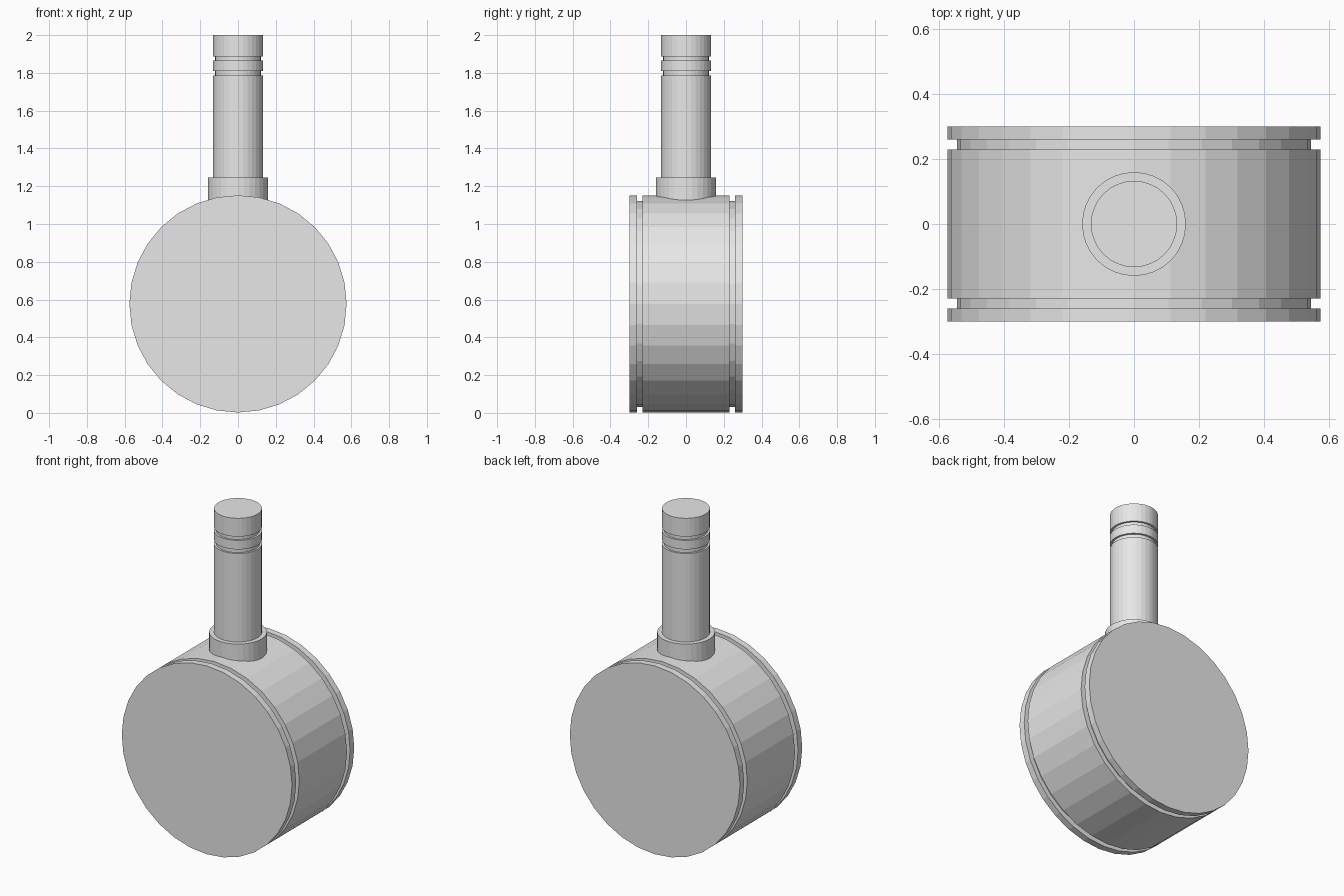
import bpy
import bmesh
from math import cos, sin, tau

SIDES = 32
HEAD_R, HEAD_Z = 0.575, 0.577
HANDLE_R = 0.133

cube = bpy.data.objects.get("Cube")
if cube:
    bpy.data.objects.remove(cube, do_unlink=True)

grey = bpy.data.materials.new("light_grey")
grey.use_nodes = True
grey.diffuse_color = (0.8, 0.8, 0.8, 1)
grey.node_tree.nodes["Principled BSDF"].inputs["Base Color"].default_value = (0.8, 0.8, 0.8, 1)


def lathe(name, profile, place):
    """Turn (radius, distance) pairs around an axis and cap both ends."""
    bm = bmesh.new()
    rings = []
    for r, d in profile:
        angles = [tau * i / SIDES for i in range(SIDES)]
        rings.append([bm.verts.new(place(r * cos(a), r * sin(a), d)) for a in angles])
    for low, high in zip(rings, rings[1:]):
        for i in range(SIDES):
            j = (i + 1) % SIDES
            bm.faces.new((low[i], low[j], high[j], high[i]))
    bm.faces.new(rings[0])
    bm.faces.new(rings[-1])
    bmesh.ops.recalc_face_normals(bm, faces=bm.faces)
    mesh = bpy.data.meshes.new(name)
    bm.to_mesh(mesh)
    bm.free()
    mesh.materials.append(grey)
    obj = bpy.data.objects.new(name, mesh)
    bpy.context.collection.objects.link(obj)
    return obj


def upright(u, v, d):
    return (u, v, d)


def lying(u, v, d):
    return (u, d, v + HEAD_Z)


# Mallet head with a groove behind each striking rim
groove_r = HEAD_R - 0.03
half = [(HEAD_R, 0.23), (groove_r, 0.23), (groove_r, 0.26), (HEAD_R, 0.26), (HEAD_R, 0.30)]
lathe("mallet_head", [(r, -d) for r, d in reversed(half)] + half, lying)

# Collar where the handle enters the head
lathe("handle_collar", [(0.16, 1.05), (0.16, 1.245)], upright)

# Handle with two grooves near the grip end
handle = [(HANDLE_R, 1.05)]
for bottom, top in ((1.785, 1.81), (1.865, 1.888)):
    handle += [(HANDLE_R, bottom), (0.121, bottom), (0.121, top), (HANDLE_R, top)]
handle.append((HANDLE_R, 2.0))
lathe("handle", handle, upright)
